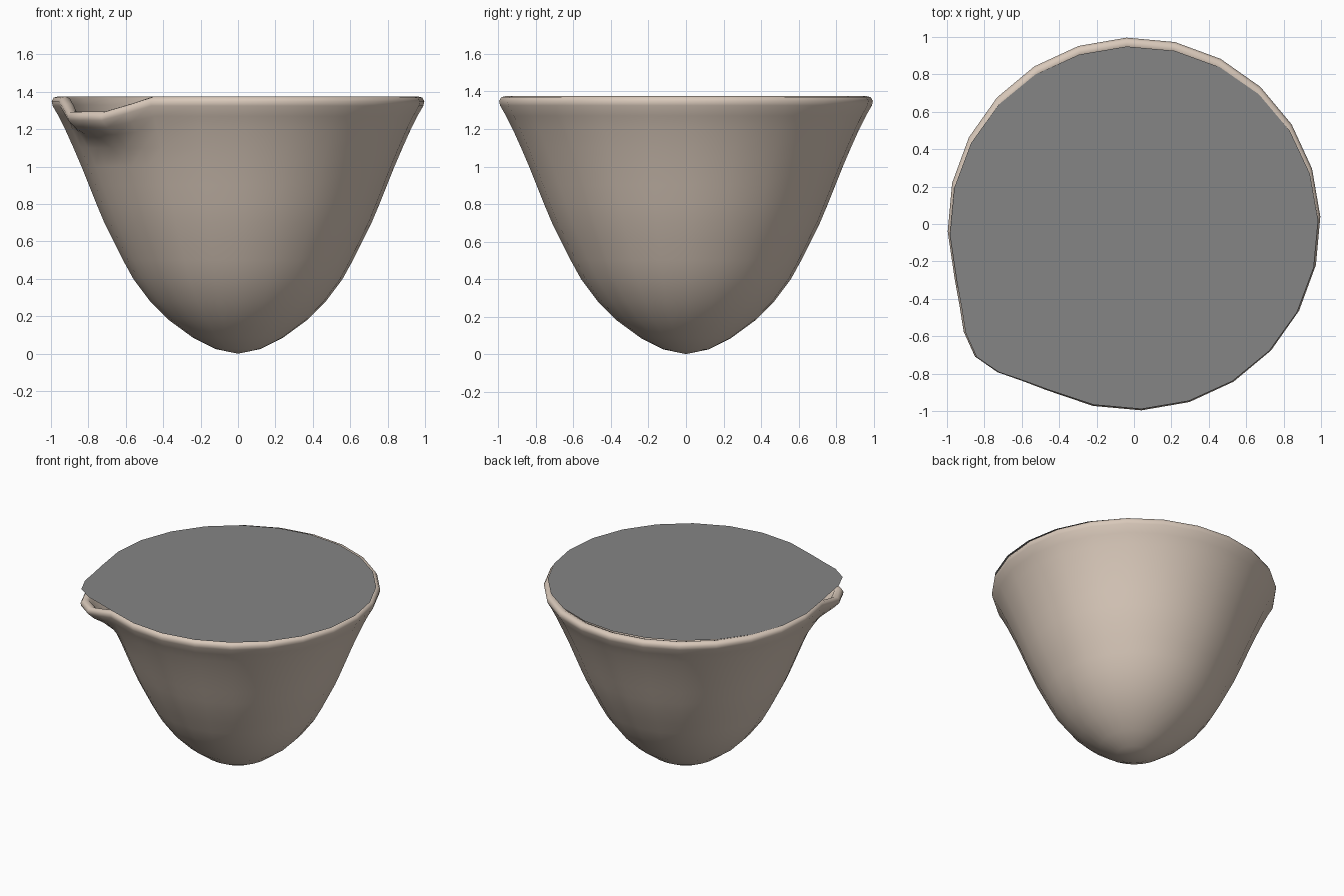
import bpy, bmesh, math

if "Cube" in bpy.data.objects:
    bpy.data.objects.remove(bpy.data.objects["Cube"])


def material(name, rgb):
    m = bpy.data.materials.new(name)
    m.diffuse_color = (*rgb, 1)
    m.use_nodes = True
    m.node_tree.nodes["Principled BSDF"].inputs["Base Color"].default_value = m.diffuse_color
    return m


clay = material("beige clay", (0.69, 0.58, 0.49))
grey = material("grey filling", (0.235, 0.235, 0.235))


def smooth(a, b, t):
    t = max(0.0, min(1.0, (t - a) / (b - a)))
    return t * t * (3 - 2 * t)


# Spout shape, as a function of the angle around the bowl (degrees)
SPOUT = 219.8


def bulge(deg):
    return 0.11 * math.exp(-((deg - SPOUT) / 9.5) ** 2 / 2)


def dip(deg):
    return 0.08 * (1 - smooth(8, 22, abs(deg - SPOUT)))


# 24 sides, with extra divisions around the spout
angles = [2.3 + 15 * k for k in range(24)]
angles = sorted(angles + [204.8, 219.8, 234.8])


def finish(bm, name, mat):
    me = bpy.data.meshes.new(name)
    bm.to_mesh(me)
    bm.free()
    me.materials.append(mat)
    ob = bpy.data.objects.new(name, me)
    bpy.context.collection.objects.link(ob)
    return ob


# Bowl: outer wall, rounded rim, inner wall (radius, height)
profile = [(0.12, 0.025), (0.24, 0.085), (0.37, 0.18), (0.47, 0.28),
           (0.56, 0.40), (0.615, 0.50), (0.665, 0.60), (0.715, 0.70),
           (0.757, 0.80), (0.797, 0.90), (0.837, 1.0), (0.88, 1.1),
           (0.925, 1.2), (0.96, 1.27), (0.992, 1.325), (0.997, 1.35),
           (0.985, 1.37), (0.96, 1.376), (0.935, 1.365), (0.92, 1.33),
           (0.87, 1.2), (0.78, 1.0), (0.70, 0.8), (0.60, 0.6),
           (0.48, 0.4), (0.29, 0.2), (0.12, 0.09)]
bm = bmesh.new()
rings = []
for r, z in profile:
    out, down = smooth(1.08, 1.32, z), smooth(1.1, 1.35, z)
    ring = []
    for d in angles:
        a = math.radians(d)
        rr = r + bulge(d) * out
        ring.append(bm.verts.new((rr * math.cos(a), rr * math.sin(a), z - dip(d) * down)))
    rings.append(ring)
n = len(angles)
for lo, hi in zip(rings, rings[1:]):
    for i in range(n):
        j = (i + 1) % n
        bm.faces.new((lo[i], lo[j], hi[j], hi[i]))
bottom = bm.verts.new((0, 0, 0))
inside = bm.verts.new((0, 0, 0.06))
for i in range(n):
    j = (i + 1) % n
    bm.faces.new((bottom, rings[0][j], rings[0][i]))
    bm.faces.new((inside, rings[-1][i], rings[-1][j]))
for f in bm.faces:
    f.smooth = True
finish(bm, "bowl", clay)

# Flat filling surface, set slightly toward the front, covering the spout
bm = bmesh.new()
pts = []
for d in angles:
    a = math.radians(d)
    b = bulge(d)
    pts.append(bm.verts.new(((0.985 + b) * math.cos(a), (0.97 + b) * math.sin(a) - 0.02, 1.382)))
bm.faces.new(pts)
finish(bm, "filling", grey)
